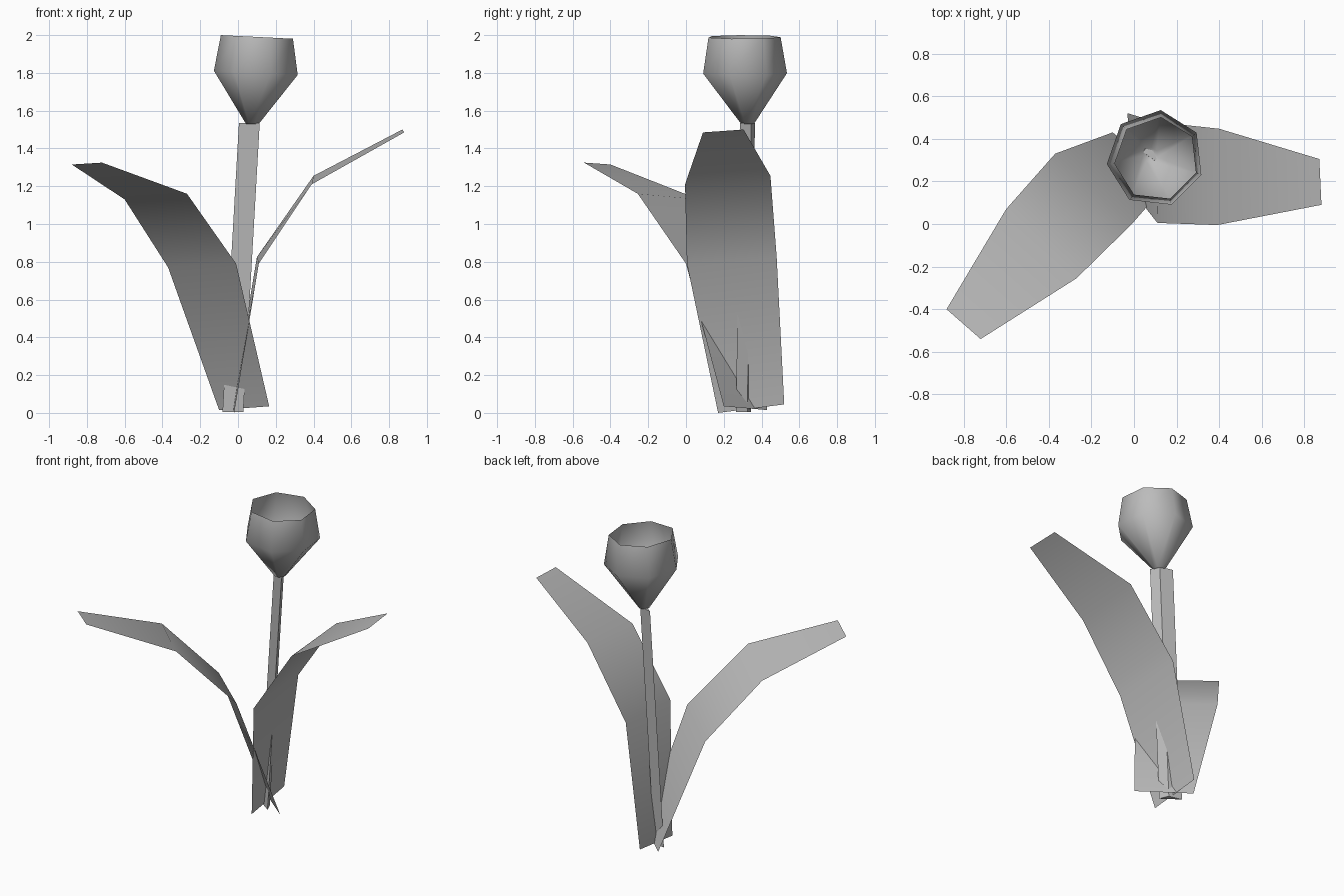
import bpy
import math

# Remove the default cube only
default_cube = bpy.data.objects.get("Cube")
if default_cube:
    bpy.data.objects.remove(default_cube, do_unlink=True)

# One plain grey for the whole plant
GREY = (0.5, 0.5, 0.5, 1.0)
grey = bpy.data.materials.new("plain_grey")
grey.use_nodes = True
grey.diffuse_color = GREY
for node in grey.node_tree.nodes:
    if node.type == "BSDF_PRINCIPLED":
        node.inputs["Base Color"].default_value = GREY


def loft(name, rings, closed, smooth, caps=()):
    """Join successive rings of points with quads; caps lists rings to fill."""
    count = len(rings[0])
    verts = [point for ring in rings for point in ring]
    faces = []
    for row in range(len(rings) - 1):
        for i in range(count if closed else count - 1):
            j = (i + 1) % count
            low, high = row * count, (row + 1) * count
            faces.append((low + i, low + j, high + j, high + i))
    for row in caps:
        cap = [row * count + i for i in range(count)]
        faces.append(cap if row else cap[::-1])
    mesh = bpy.data.meshes.new(name)
    mesh.from_pydata(verts, [], faces)
    mesh.materials.append(grey)
    for polygon in mesh.polygons:
        polygon.use_smooth = smooth
    mesh.update()
    obj = bpy.data.objects.new(name, mesh)
    bpy.context.collection.objects.link(obj)
    return obj


def petal_ring(center, radius, tilt=0.0, sides=7):
    """Regular ring around a centre, sloping down towards +x by tilt."""
    cx, cy, cz = center
    ring = []
    for i in range(sides):
        angle = math.radians(135) + math.tau * i / sides
        dx, dy = radius * math.cos(angle), radius * math.sin(angle)
        ring.append((cx + dx, cy + dy, cz - tilt * dx))
    return ring


# Stem: slender, slightly leaning three-sided prism
section = [(-0.055, 0.04), (0.055, -0.04), (0.03, 0.02)]
stem_ends = [(-0.027, 0.305, 0.005), (0.06, 0.325, 1.535)]
stem_rings = [[(cx + dx, cy + dy, cz) for dx, dy in section]
              for cx, cy, cz in stem_ends]
loft("stem", stem_rings, closed=True, smooth=False, caps=(0, 1))

# Flower: open seven-sided cup, widest at the belt
cup_rings = [
    petal_ring((0.077, 0.325, 1.53), 0.035),
    petal_ring((0.1, 0.307, 1.8), 0.229, tilt=0.05),
    petal_ring((0.105, 0.305, 1.99), 0.197, tilt=0.05),
]
loft("flower_cup", cup_rings, closed=True, smooth=True, caps=(0,))

# Leaves: single-sheet strips, each row an edge pair from base to tip
right_leaf = [
    [(-0.1, 0.43, 0.015), (0.165, 0.2, 0.035)],
    [(-0.37, 0.33, 0.77), (-0.01, 0.0, 0.79)],
    [(-0.6, 0.07, 1.13), (-0.27, -0.255, 1.16)],
    [(-0.88, -0.4, 1.315), (-0.72, -0.54, 1.325)],
]
left_leaf = [
    [(-0.03, 0.52, 0.045), (-0.02, 0.17, 0.0)],
    [(0.1, 0.48, 0.825), (0.11, 0.005, 0.79)],
    [(0.4, 0.447, 1.255), (0.39, -0.005, 1.21)],
    [(0.87, 0.305, 1.5), (0.88, 0.09, 1.485)],
]
for name, rows in (("right_leaf", right_leaf), ("left_leaf", left_leaf)):
    loft(name, rows, closed=False, smooth=True)
